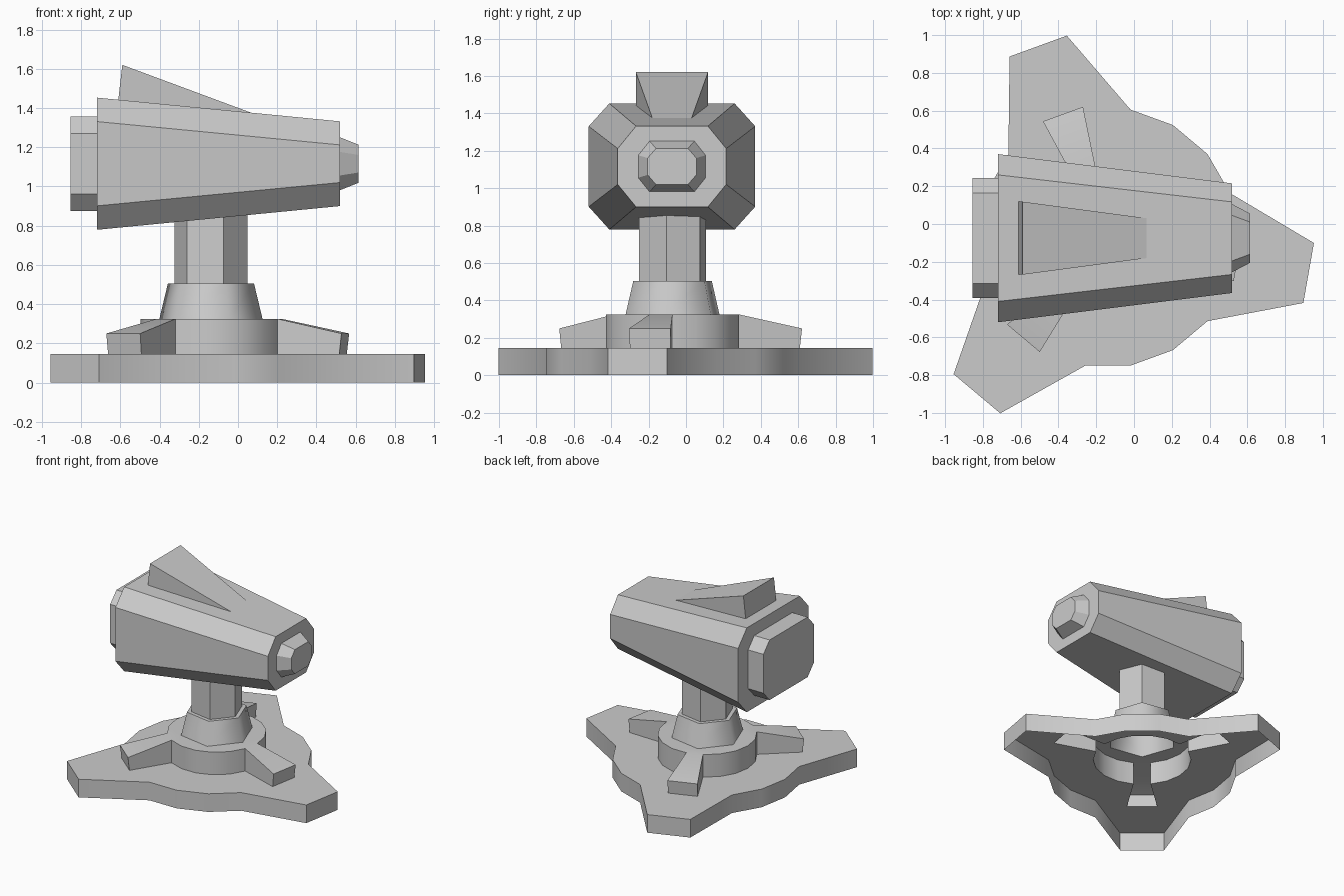
import bpy, bmesh
from math import radians, cos, sin
from mathutils import Vector

if "Cube" in bpy.data.objects:
    bpy.data.objects.remove(bpy.data.objects["Cube"])

CX, CY, ZC = -0.138, -0.072, 1.116   # stand axis, housing centre height


def polar(r, deg, z):
    return Vector((CX + r * cos(radians(deg)), CY + r * sin(radians(deg)), z))


def loop(bm, pts):
    return [bm.verts.new(p) for p in pts]


def bridge(bm, a, b):
    n = len(a)
    for i in range(n):
        j = (i + 1) % n
        bm.faces.new((a[i], a[j], b[j], b[i]))


def fill_ring(bm, outer, inner):
    # flat horizontal face between an outline and a hole
    edges = []
    for vs in (outer, inner):
        for i in range(len(vs)):
            pair = (vs[i], vs[(i + 1) % len(vs)])
            edges.append(bm.edges.get(pair) or bm.edges.new(pair))
    res = bmesh.ops.triangle_fill(bm, edges=edges, use_beauty=True, normal=(0, 0, 1))
    for f in res["geom"]:
        if isinstance(f, bmesh.types.BMFace):
            f.normal_update()
            if f.normal.z < 0:
                f.normal_flip()


def finish(bm, name, smooth=None, recalc=False):
    if recalc:
        bmesh.ops.recalc_face_normals(bm, faces=bm.faces[:])
    me = bpy.data.meshes.new(name)
    bm.to_mesh(me)
    bm.free()
    ob = bpy.data.objects.new(name, me)
    bpy.context.collection.objects.link(ob)
    if smooth:
        bpy.ops.object.select_all(action='DESELECT')
        ob.select_set(True)
        bpy.context.view_layer.objects.active = ob
        bpy.ops.object.shade_smooth_by_angle(angle=radians(smooth))
    return ob


def hexagon(r, z):
    return [polar(r, -10 + 60 * i, z) for i in range(6)]


ARM_R, ARM_A, HUB_R = 0.705, 9.2, 0.36

# Base plate: three-pointed shell, open underneath, with a hub-shaped hole
plate_pts, hole_pts = [], []
for s in (0, 120, 240):
    plate_pts += [(1.091, s - 18.5), (1.091, s - 1.5)]
    plate_pts += [(0.688, s + a) for a in (20, 40, 60, 80)]
    hole_pts += [(ARM_R - 0.012, s - 10 - ARM_A), (ARM_R - 0.012, s - 10 + ARM_A)]
    hole_pts += [(HUB_R, s + a) for a in (0, 20, 40, 60, 80, 100)]
bm = bmesh.new()
low = loop(bm, [polar(r, a, 0) for r, a in plate_pts])
top = loop(bm, [polar(r, a, 0.145) for r, a in plate_pts])
bridge(bm, low, top)
fill_ring(bm, top, loop(bm, [polar(r, a, 0.145) for r, a in hole_pts]))
finish(bm, "base_plate", 30)

# Hub with three sloping arms, open underneath
bm = bmesh.new()
low = loop(bm, [polar(HUB_R, 20 * k, 0.145) for k in range(18)])
top = loop(bm, [polar(HUB_R, 20 * k, 0.325) for k in range(18)])
for k in range(18):
    j = (k + 1) % 18
    a, b, c, d = low[k], low[j], top[j], top[k]
    if k % 6 == 5:
        mid = 20 * k + 10
        ta, tb = loop(bm, [polar(ARM_R - 0.012, mid + s * ARM_A, 0.145) for s in (-1, 1)])
        td, tc = loop(bm, [polar(ARM_R, mid + s * ARM_A, 0.25) for s in (-1, 1)])
        for f in ((ta, tb, tc, td), (td, tc, c, d), (a, ta, td, d), (tb, b, c, tc)):
            bm.faces.new(f)
    else:
        bm.faces.new((a, b, c, d))
fill_ring(bm, top, loop(bm, hexagon(0.267, 0.325)))
finish(bm, "hub_with_arms", 30)

# Tapered six-sided collar with a ledge around the column
bm = bmesh.new()
rings = [loop(bm, hexagon(r, z)) for r, z in ((0.267, 0.325), (0.223, 0.505), (0.19, 0.505))]
bridge(bm, rings[0], rings[1])
bridge(bm, rings[1], rings[2])
finish(bm, "collar", 65)

# Six-sided column
bm = bmesh.new()
a, b = loop(bm, hexagon(0.19, 0.505)), loop(bm, hexagon(0.19, 0.92))
bridge(bm, a, b)
bm.faces.new(b)
finish(bm, "column")

# Housing: chamfered sections (x, half width, flat half width, half height, flat half height)
sections = [
    (-0.855, 0.318, 0.24, 0.24, 0.155),
    (-0.72, 0.318, 0.24, 0.24, 0.155),
    (-0.72, 0.445, 0.335, 0.337, 0.215),
    (0.52, 0.29, 0.192, 0.216, 0.096),
    (0.52, 0.18, 0.12, 0.135, 0.06),
    (0.615, 0.13, 0.085, 0.097, 0.045),
]
bm = bmesh.new()
rings = []
for x, w, wf, h, hf in sections:
    q = [(w, -hf), (w, hf), (wf, h), (-wf, h), (-w, hf), (-w, -hf), (-wf, -h), (wf, -h)]
    rings.append(loop(bm, [(x, -0.075 + y, ZC + z) for y, z in q]))
for a, b in zip(rings, rings[1:]):
    bridge(bm, a, b)
bm.faces.new(rings[0])
bm.faces.new(rings[-1])
finish(bm, "housing", recalc=True)

# Wedge fin on top of the housing
bm = bmesh.new()
fin = [(-0.612, 1.43, 0.193), (-0.59, 1.62, 0.193), (0.07, 1.375, 0.105), (0.07, 1.355, 0.105)]
sides = [loop(bm, [(x, -0.075 + s * w, z) for x, z, w in fin]) for s in (-1, 1)]
bridge(bm, *sides)
for s in sides:
    bm.faces.new(s)
finish(bm, "top_fin", recalc=True)
